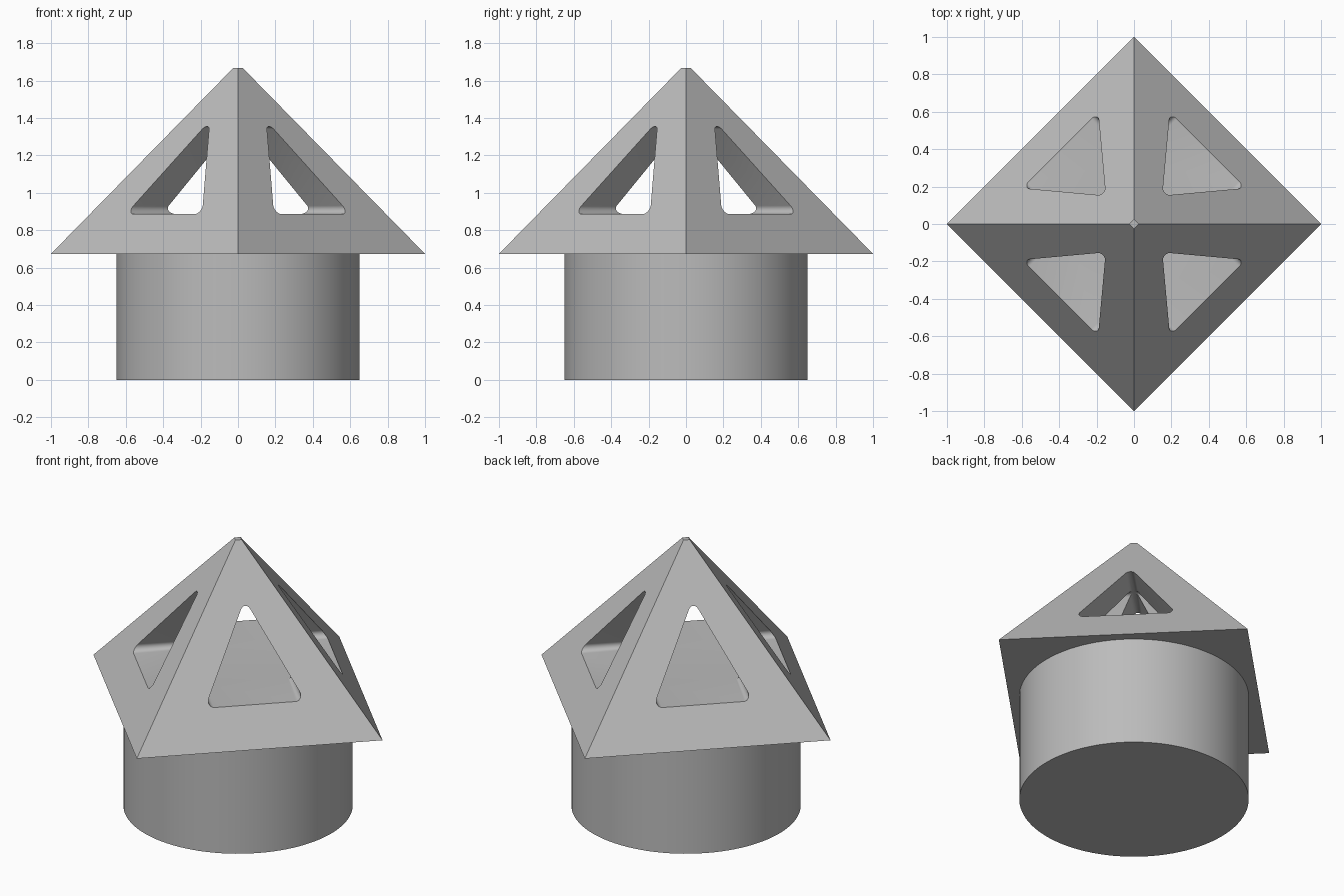
import bpy, bmesh, math
from mathutils import Matrix, Vector

if "Cube" in bpy.data.objects:
    bpy.data.objects.remove(bpy.data.objects["Cube"])

BASE_Z, TOP_Z = 0.674, 1.668

grey = bpy.data.materials.new("plain grey")
grey.diffuse_color = (0.5, 0.5, 0.5, 1)
grey.use_nodes = True
grey.node_tree.nodes["Principled BSDF"].inputs["Base Color"].default_value = grey.diffuse_color


def make_object(name, bm):
    bmesh.ops.recalc_face_normals(bm, faces=bm.faces)
    mesh = bpy.data.meshes.new(name)
    bm.to_mesh(mesh)
    bm.free()
    mesh.materials.append(grey)
    obj = bpy.data.objects.new(name, mesh)
    bpy.context.collection.objects.link(obj)
    return obj


def smooth(obj, angle):
    bpy.ops.object.select_all(action='DESELECT')
    obj.select_set(True)
    bpy.context.view_layer.objects.active = obj
    bpy.ops.object.shade_smooth_by_angle(angle=math.radians(angle))


def rounded_triangle(z_low, height, radius, steps=8):
    """Equilateral outline in (across, up) with rounded corners."""
    half = height / math.sqrt(3)
    inset = radius * math.sqrt(3)
    centres = [(half - inset, z_low + radius, -90),
               (0, z_low + height - 2 * radius, 30),
               (-half + inset, z_low + radius, 150)]
    points = []
    for cx, cz, start in centres:
        for i in range(steps + 1):
            a = math.radians(start + 120 * i / steps)
            points.append((cx + radius * math.cos(a), cz + radius * math.sin(a)))
    return points


# Round base plug
bm = bmesh.new()
bmesh.ops.create_cone(bm, cap_ends=True, segments=96, radius1=0.65, radius2=0.65,
                      depth=BASE_Z, matrix=Matrix.Translation((0, 0, BASE_Z / 2)))
base = make_object("round_base", bm)
smooth(base, 30)

# Four-sided roof with a tiny flat tip, corners on the axes
bm = bmesh.new()
bmesh.ops.create_cone(bm, cap_ends=True, segments=4, radius1=1.0, radius2=0.025,
                      depth=TOP_Z - BASE_Z,
                      matrix=Matrix.Translation((0, 0, (BASE_Z + TOP_Z) / 2)))
roof = make_object("pyramid_roof", bm)

# Two crossing triangular tunnels cut through opposite faces
for name, turn in (("tunnel_cutter_a", 45), ("tunnel_cutter_b", 135)):
    bm = bmesh.new()
    outline = [bm.verts.new((x, -1.5, z)) for x, z in rounded_triangle(0.887, 0.498, 0.03)]
    face = bm.faces.new(outline)
    grown = bmesh.ops.extrude_face_region(bm, geom=[face])["geom"]
    bmesh.ops.translate(bm, vec=Vector((0, 3, 0)),
                        verts=[v for v in grown if isinstance(v, bmesh.types.BMVert)])
    bmesh.ops.rotate(bm, matrix=Matrix.Rotation(math.radians(turn), 3, 'Z'), verts=bm.verts)
    cutter = make_object(name, bm)
    cutter.hide_render = True
    cutter.hide_set(True)
    cut = roof.modifiers.new(name, 'BOOLEAN')
    cut.operation = 'DIFFERENCE'
    cut.solver = 'EXACT'
    cut.object = cutter

# Bake the cuts, then smooth only the rounded tunnel corners
graph = bpy.context.evaluated_depsgraph_get()
baked = bpy.data.meshes.new_from_object(roof.evaluated_get(graph))
roof.modifiers.clear()
roof.data = baked
smooth(roof, 30)
